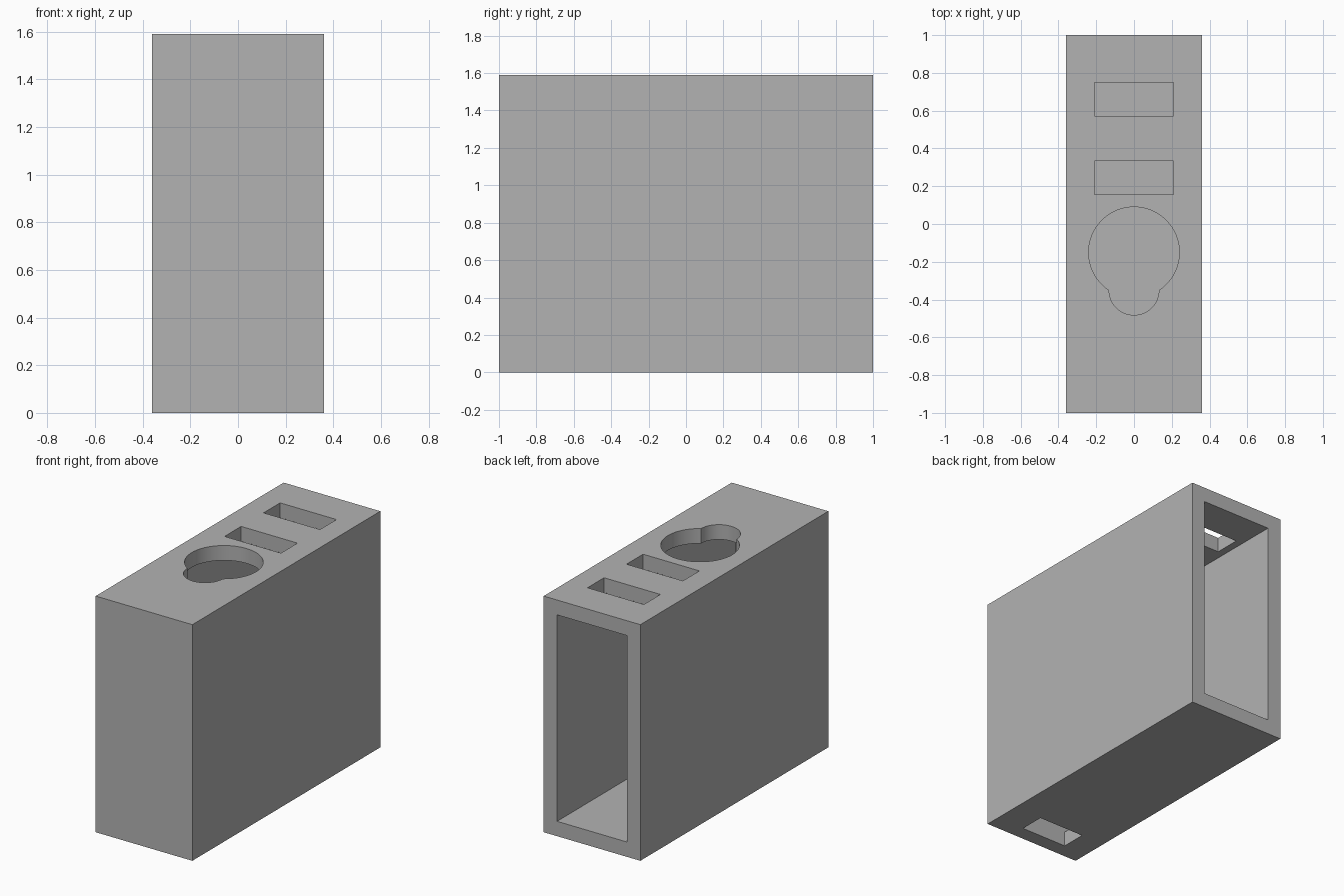
import bpy

if "Cube" in bpy.data.objects:
    bpy.data.objects.remove(bpy.data.objects["Cube"], do_unlink=True)

WIDTH, LENGTH, HEIGHT, WALL = 0.72, 2.0, 1.59, 0.10

grey = bpy.data.materials.new("plain_grey")
grey.use_nodes = True
colour = (0.45, 0.45, 0.45, 1)
grey.diffuse_color = colour
grey.node_tree.nodes["Principled BSDF"].inputs["Base Color"].default_value = colour


def box(name, x, y, z):
    """Box given by its (low, high) range on each axis."""
    ranges = (x, y, z)
    bpy.ops.mesh.primitive_cube_add(size=1, location=[(a + b) / 2 for a, b in ranges])
    ob = bpy.context.object
    ob.name = name
    ob.scale = [b - a for a, b in ranges]
    bpy.ops.object.transform_apply(location=True, rotation=False, scale=True)
    return ob


def round_cutter(name, y, radius):
    bpy.ops.mesh.primitive_cylinder_add(vertices=96, radius=radius, depth=3 * WALL,
                                        location=(0, y, HEIGHT))
    bpy.context.object.name = name
    return bpy.context.object


def cut(body, cutter):
    """Subtract the cutter from the body, then remove the cutter."""
    cutter.hide_render = True
    bpy.context.view_layer.objects.active = body
    mod = body.modifiers.new(cutter.name, 'BOOLEAN')
    mod.operation = 'DIFFERENCE'
    mod.solver = 'EXACT'
    mod.object = cutter
    bpy.ops.object.modifier_apply(modifier=mod.name)
    bpy.data.objects.remove(cutter, do_unlink=True)


# Outer block
half_w, half_l = WIDTH / 2, LENGTH / 2
body = box("holder_body", (-half_w, half_w), (-half_l, half_l), (0, HEIGHT))
body.data.materials.append(grey)

# Cavity, open at the back
inner = half_w - WALL
cut(body, box("cavity", (-inner, inner), (WALL - half_l, half_l + WALL),
              (WALL, HEIGHT - WALL)))

# Two slots in the top
top = (HEIGHT - 1.5 * WALL, HEIGHT + WALL)
for y in (0.245, 0.66):
    cut(body, box("top_slot", (-0.21, 0.21), (y - 0.088, y + 0.088), top))

# Keyhole in the top: large round opening with a smaller front lobe
for y, radius in ((-0.15, 0.24), (-0.35, 0.132)):
    cut(body, round_cutter("keyhole", y, radius))

# Slot in the floor, flush with the inside of the front wall
cut(body, box("floor_slot", (-0.187, 0.154), (WALL - half_l, -0.73),
              (-WALL, 1.5 * WALL)))

# Smooth only the round hole walls
bpy.ops.object.select_all(action='DESELECT')
body.select_set(True)
bpy.context.view_layer.objects.active = body
bpy.ops.object.shade_smooth_by_angle()
